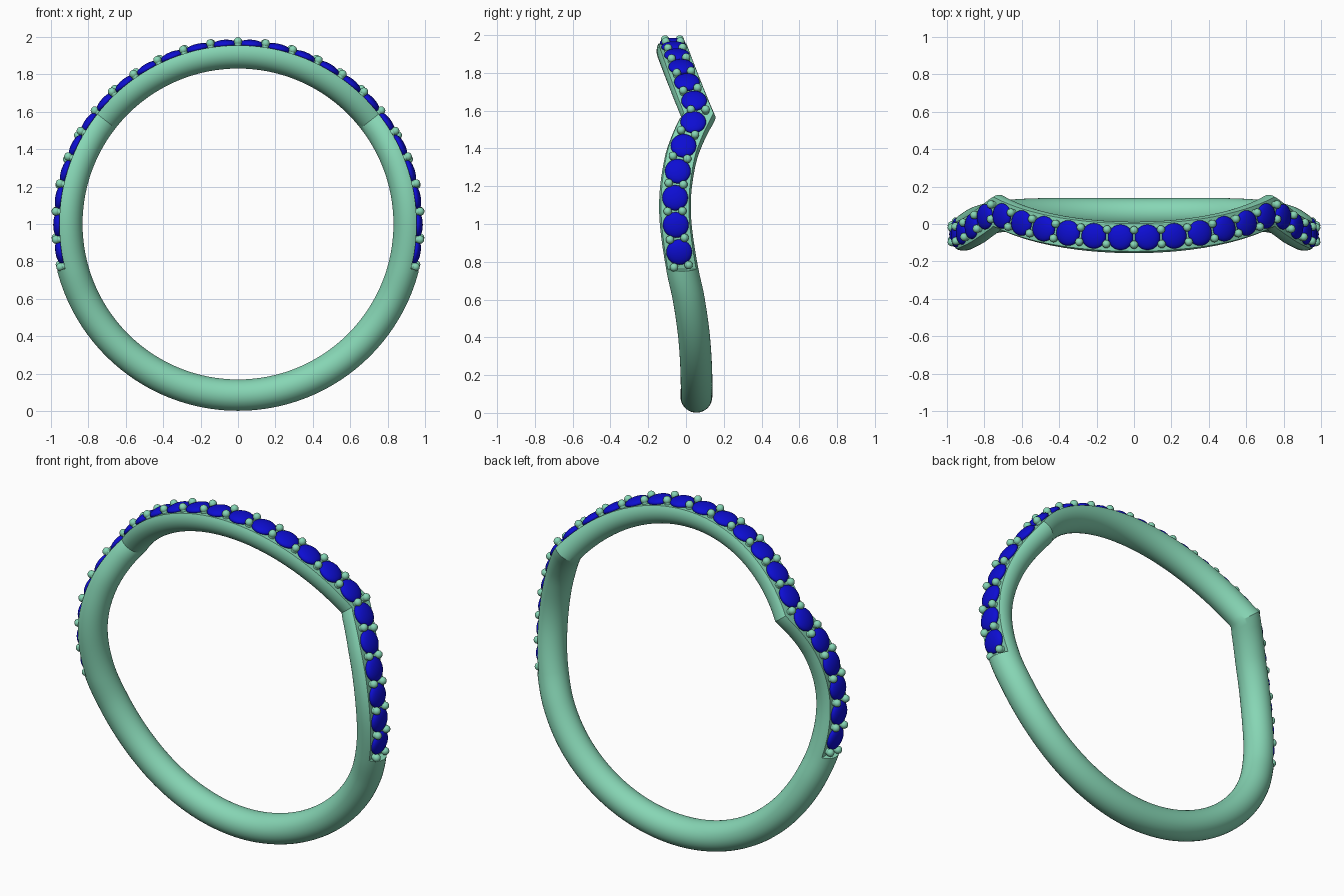
import bpy, bmesh, math
from mathutils import Vector, Matrix

if "Cube" in bpy.data.objects:
    bpy.data.objects.remove(bpy.data.objects["Cube"])

KINK, END, STEP = 52.0, 104.5, 8.6     # degrees measured from the top
R, TUBE, FLOOR = 0.915, 0.084, 0.04    # band radius, tube radius, setting floor height
KNOTS = [(52, .067), (64.5, -.013), (73, -.043), (82, -.058), (91, -.053),
         (105, -.02), (116, .015), (131, .043), (150, .055), (180, .055)]


def material(name, color):
    m = bpy.data.materials.new(name)
    m.diffuse_color = (*color, 1)
    m.use_nodes = True
    m.node_tree.nodes["Principled BSDF"].inputs["Base Color"].default_value = m.diffuse_color
    return m


green = material("green_metal", (0.24, 0.67, 0.46))
blue = material("blue_stone", (0.004, 0.004, 0.65))


# Sideways wave of the band: parabola over the top, smooth spline down the sides
def knot_slope(i):
    if i == 0:
        return -.0078
    if i == len(KNOTS) - 1:
        return 0
    return (KNOTS[i+1][1] - KNOTS[i-1][1]) / (KNOTS[i+1][0] - KNOTS[i-1][0])


def wave(phi):
    a = min(abs(phi), 180)
    if a <= KINK:
        return -.072 + .139 * (a / KINK) ** 2
    i = max(k for k in range(len(KNOTS) - 1) if KNOTS[k][0] <= a)
    (a0, y0), (a1, y1) = KNOTS[i], KNOTS[i + 1]
    h = a1 - a0
    t = (a - a0) / h
    return ((2*t**3 - 3*t*t + 1) * y0 + (t**3 - 2*t*t + t) * h * knot_slope(i)
            + (3*t*t - 2*t**3) * y1 + (t**3 - t*t) * h * knot_slope(i + 1))


def slope(phi):
    return (wave(phi + .1) - wave(phi - .1)) / (math.radians(.2) * R)


def radial(phi):
    p = math.radians(phi)
    return Vector((math.sin(p), 0, math.cos(p)))


def point(phi, r):
    return radial(phi) * r + Vector((0, wave(phi), 1))


def finish(bm, name, mat, angle):
    bmesh.ops.recalc_face_normals(bm, faces=bm.faces)
    me = bpy.data.meshes.new(name)
    bm.to_mesh(me)
    bm.free()
    me.materials.append(mat)
    ob = bpy.data.objects.new(name, me)
    bpy.context.collection.objects.link(ob)
    bpy.ops.object.select_all(action='DESELECT')
    ob.select_set(True)
    bpy.context.view_layer.objects.active = ob
    bpy.ops.object.shade_smooth_by_angle(angle=math.radians(angle))


# Band: round tube swept around the wave, cut flat where the stones sit
half = [(a, True) for a in range(0, 104, 2)] + [(END, True), (END, False)]
half += [(a, False) for a in range(106, 181, 2)]
stations = half + [(-a, f) for a, f in reversed(half[1:-1])]
bm = bmesh.new()
rings = []
N = 40
for phi, flat in stations:
    stretch = 1.06 if abs(phi) == KINK else math.sqrt(1 + slope(phi) ** 2)
    ring = []
    cut = math.acos(FLOOR / TUBE)
    for k in range(N):
        # points start at the edge of the flat so its border stays crisp
        if k < 30:
            t = cut + (2 * math.pi - 2 * cut) * k / 29
        else:
            t = -cut + 2 * cut * (k - 29) / 11
        h, w = TUBE * math.cos(t), TUBE * math.sin(t)
        if flat:
            h = min(h, FLOOR)
        ring.append(bm.verts.new(point(phi, R + h) + Vector((0, w * stretch, 0)) - Vector((0, 0, 0))))
    rings.append(ring)
for a, b in zip(rings, rings[1:] + rings[:1]):
    for k in range(N):
        j = (k + 1) % N
        bm.faces.new((a[k], a[j], b[j], b[k]))
bmesh.ops.dissolve_degenerate(bm, edges=bm.edges, dist=1e-6)
finish(bm, "band", green, 25)

# Stones: flattened domes lying on the band
bm = bmesh.new()
for i in range(24):
    phi = (i - 11.5) * STEP
    turn = Matrix.Rotation(math.radians(phi), 4, 'Y')
    m = Matrix.Translation(point(phi, .962)) @ turn @ Matrix.Diagonal((.068, .068, .026, 1))
    bmesh.ops.create_uvsphere(bm, u_segments=24, v_segments=12, radius=1, matrix=m)
finish(bm, "stones", blue, 40)

# Prongs: a pair of small beads between neighbouring stones
bm = bmesh.new()
for i in range(25):
    phi = (i - 12) * STEP
    s = 0 if abs(abs(phi) - KINK) < 1 else slope(phi)
    p = math.radians(phi)
    across = Vector((-s * math.cos(p), 1, s * math.sin(p))).normalized()
    for side in (-1, 1):
        m = Matrix.Translation(point(phi, .977) + across * side * .039)
        bmesh.ops.create_uvsphere(bm, u_segments=16, v_segments=10, radius=.022, matrix=m)
        # short stem down to the band
        stem = Matrix.Translation(point(phi, .955) + across * side * .039) @ Matrix.Rotation(p, 4, 'Y')
        bmesh.ops.create_cone(bm, cap_ends=True, segments=16, radius1=.018, radius2=.018,
                              depth=.04, matrix=stem)
finish(bm, "prongs", green, 40)
